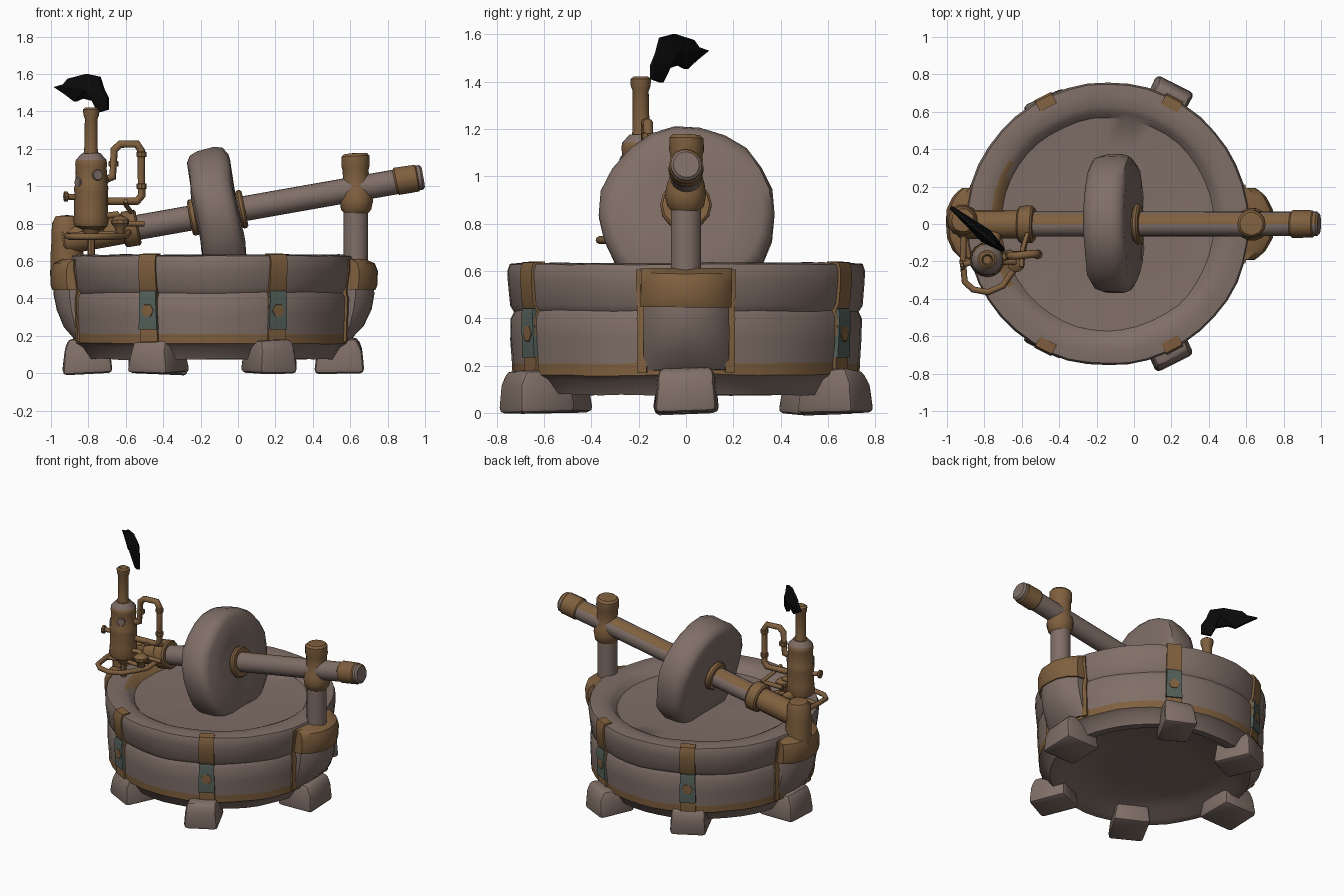
import bpy, bmesh, math
from mathutils import Vector, Matrix, noise

if "Cube" in bpy.data.objects:
    bpy.data.objects.remove(bpy.data.objects["Cube"])

CX = -0.14  # basin centre in x


def material(name, rgb):
    m = bpy.data.materials.new(name)
    m.diffuse_color = (*rgb, 1)
    m.use_nodes = True
    m.node_tree.nodes["Principled BSDF"].inputs["Base Color"].default_value = m.diffuse_color
    return m


STONE = material("stone", (0.215, 0.158, 0.135))
BROWN = material("brown_metal", (0.215, 0.117, 0.049))
TEAL = material("teal_patina", (0.085, 0.115, 0.100))
BLACK = material("black_smoke", (0.003, 0.003, 0.003))


def finish(name, bm, mats, rule=None, rough=0.0, angle=35):
    """Turn a bmesh into an object; rule(face) gives the material slot."""
    bmesh.ops.remove_doubles(bm, verts=bm.verts, dist=0.0005)
    bmesh.ops.recalc_face_normals(bm, faces=bm.faces)
    if rule:
        for f in bm.faces:
            f.material_index = rule(f)
    if rough:
        for v in bm.verts:
            v.co += noise.noise_vector(v.co * 5) * rough
    me = bpy.data.meshes.new(name)
    bm.to_mesh(me)
    bm.free()
    for m in mats:
        me.materials.append(m)
    ob = bpy.data.objects.new(name, me)
    bpy.context.collection.objects.link(ob)
    bpy.ops.object.select_all(action='DESELECT')
    ob.select_set(True)
    bpy.context.view_layer.objects.active = ob
    bpy.ops.object.shade_smooth_by_angle(angle=math.radians(angle))
    return ob


def lathe(name, profile, mats, n=16, at=(0, 0, 0), axis=(0, 0, 1), rule=None, rough=0.0, angle=35):
    """Revolve (radius, height) points around an axis."""
    mat = Matrix.Translation(at) @ Vector(axis).to_track_quat('Z', 'Y').to_matrix().to_4x4()
    bm = bmesh.new()
    rings = [[bm.verts.new(mat @ Vector((r * math.cos(i * math.tau / n), r * math.sin(i * math.tau / n), z)))
              for i in range(n)] for r, z in profile]
    for a, b in zip(rings, rings[1:]):
        for i in range(n):
            j = (i + 1) % n
            bm.faces.new((a[i], a[j], b[j], b[i]))
    return finish(name, bm, mats, rule, rough, angle)


def cylinder(name, r, z0, z1, mats, n=14, at=(0, 0, 0), axis=(0, 0, 1), bevel=0.01, **kw):
    prof = [(0, z0), (r - bevel, z0), (r, z0 + bevel), (r, z1 - bevel), (r - bevel, z1), (0, z1)]
    return lathe(name, prof, mats, n, at, axis, **kw)


def radial_prism(name, profile, width, deg, mats, bevel=0.0, taper=1.0, curve=0.0, rough=0.0):
    """Sweep an (outward, height) outline sideways and turn it around the basin.
    curve pulls the outer face in towards both sides, for rounded bulges."""
    mat = Matrix.Translation((CX, 0, 0)) @ Matrix.Rotation(math.radians(deg), 4, 'Z')
    zs, r0 = [z for _, z in profile], min(r for r, _ in profile)
    half = lambda z: width / 2 * (1 + (taper - 1) * (z - min(zs)) / (max(zs) - min(zs)))
    steps = (-1, -.92, -.75, -.4, 0, .4, .75, .92, 1) if curve else (-1, 1)
    bm = bmesh.new()
    rows = [[bm.verts.new(mat @ Vector((r0 + (r - r0) * (1 - curve * abs(s) ** 3), s * half(z), z)))
             for r, z in profile] for s in steps]
    bm.faces.new(rows[0])
    bm.faces.new(rows[-1][::-1])
    n = len(profile)
    for a, b in zip(rows, rows[1:]):
        for i in range(n):
            j = (i + 1) % n
            bm.faces.new((a[i], b[i], b[j], a[j]))
    bmesh.ops.recalc_face_normals(bm, faces=bm.faces)
    if bevel:
        bmesh.ops.bevel(bm, geom=bm.edges[:], offset=bevel, segments=2, profile=0.5, affect='EDGES')
    return finish(name, bm, mats, None, rough)


def tube(name, pts, r, mat=BROWN):
    cu = bpy.data.curves.new(name, 'CURVE')
    cu.dimensions = '3D'
    cu.bevel_depth, cu.bevel_resolution, cu.use_fill_caps = r, 2, True
    sp = cu.splines.new('POLY')
    sp.points.add(len(pts) - 1)
    for p, c in zip(sp.points, pts):
        p.co = (*c, 1)
    sp.use_smooth = True
    cu.materials.append(mat)
    ob = bpy.data.objects.new(name, cu)
    bpy.context.collection.objects.link(ob)
    bpy.ops.object.select_all(action='DESELECT')
    ob.select_set(True)
    bpy.context.view_layer.objects.active = ob
    bpy.ops.object.convert(target='MESH')


# Basin: hollow underside, brown foot band, groove, flat rim and shallow trough
def basin_colour(f):
    c = f.calc_center_median()
    r = math.hypot(c.x - CX, c.y)
    if r > 0.71 and 0.165 < c.z < 0.22:
        return 1
    return 1 if c.z > 0.54 and 0.53 < r < 0.62 and c.x < CX - 0.53 else 0


lathe("basin", [(0, .13), (.3, .13), (.54, .125), (.6, .08), (.66, .075), (.70, .14), (.733, .16), (.735, .21),
                (.742, .31), (.742, .40), (.728, .43), (.745, .455), (.757, .56), (.758, .60), (.748, .628),
                (.69, .635), (.63, .628), (.60, .612), (.57, .58), (.42, .57), (.2, .565), (0, .565)],
      [STONE, BROWN], n=44, at=(CX, 0, 0), rule=basin_colour, rough=0.008, angle=40)

# Six stone feet
for deg, out, w in ((0, .815, .28), (64, .835, .22), (117, .765, .25), (180, .80, .28), (243, .765, .25),
                    (296, .835, .22)):
    radial_prism("foot_%d" % deg, [(out - .27, 0), (out, 0), (out - .01, .12), (out - .04, .185), (out - .25, .175)],
                 w, deg, [STONE], bevel=0.025, taper=0.86, rough=0.015)

# Four metal straps with patina plates and a bare brown patch in the middle
for deg in (62, 117, 243, 298):
    radial_prism("strap_%d" % deg, [(.70, .17), (.744, .17), (.752, .40), (.742, .43), (.758, .46), (.767, .56),
                                    (.767, .605), (.755, .636), (.70, .64)], 0.105, deg, [BROWN], taper=0.95)
    radial_prism("patina_%d" % deg, [(.73, .235), (.755, .235), (.762, .42), (.755, .44), (.73, .44)],
                 0.108, deg, [TEAL], taper=.9)
    d = Vector((math.cos(math.radians(deg)), math.sin(math.radians(deg)), 0))
    lathe("patch_%d" % deg, [(0, -.01), (.04, -.01), (.036, .003), (0, .005)], [BROWN], 6,
          at=d * .759 + Vector((CX, 0, .335)), axis=d)

# Side brackets: rounded stone bulge below, metal clamp above, brown edging
for side, deg, k in (("right", 0, 1.0), ("left", 180, .975)):
    radial_prism(side + "_bracket", [(.64, .17), (.75 * k, .18), (.81 * k, .25), (.85 * k, .34), (.868 * k, .42),
                                     (.868 * k, .47), (.64, .47)], 0.36, deg, [STONE], curve=.42, rough=0.008)
    radial_prism(side + "_clamp", [(.64, .45), (.875 * k, .445), (.885 * k, .47), (.888 * k, .55), (.87 * k, .59),
                                   (.82 * k, .612), (.64, .612)], 0.385, deg, [BROWN], curve=.4, rough=0.006)
    for s in (-1, 1):
        radial_prism(side + "_edging_%d" % s, [(.70, .17), (.746, .17), (.754, .40), (.746, .43), (.764, .56),
                                               (.764, .605), (.70, .605)], 0.04, deg + s * 14.5, [BROWN])

# Right post with collar
cylinder("right_post", .066, .5, .95, [STONE], at=(.63, 0, 0))
lathe("right_post_collar", [(0, .84), (.06, .85), (.082, .875), (.09, .92), (.08, .97), (.068, 1.0), (.068, 1.09),
                            (.074, 1.11), (.073, 1.16), (.06, 1.175), (0, 1.18)], [BROWN], 14,
      at=(.63, 0, 0), rough=.008)

# Left elbow post carrying the low end of the axle
lathe("left_post", [(0, .50), (.09, .50), (.085, .62), (.078, .72), (.078, .80), (.06, .838), (0, .845)],
      [BROWN], 14, at=(-.915, .02, 0), rough=.012)

# Sloping axle with a worn brown streak along its top
A, B = Vector((-.93, 0, .71)), Vector((.99, 0, 1.05))
D = (B - A).normalized()
on_axle = lambda x: A + D * ((x - A.x) / D.x)
cylinder("axle", .067, 0, (B - A).length, [STONE, BROWN], n=20, at=A, axis=D, bevel=.012, rough=.004,
         rule=lambda f: 1 if f.normal.z > .45 and 0 < f.normal.y < .85 else 0)
for name, x, r, w in (("axle_end_band", .90, .074, .13), ("axle_left_collar", -.575, .10, .085),
                      ("axle_left_sleeve", -.74, .078, .40), ("hub_left", -.238, .10, .04),
                      ("hub_right", .02, .108, .035)):
    cylinder(name, r, -w / 2, w / 2, [BROWN], at=on_axle(x), axis=D, rough=.005)

# Millstone wheel, square to the axle
lathe("millstone", [(0, -.11), (.2, -.113), (.32, -.11), (.358, -.088), (.372, -.045), (.373, .05), (.358, .09),
                    (.32, .11), (.2, .113), (0, .11)], [STONE], 22, at=(-.108, .005, .832), axis=D,
      rough=.014, angle=45)

# Boiler with domed shoulder, chimney and stand
BX, BY = -.785, -.19
at = (BX, BY, 0)
lathe("boiler", [(0, .73), (.03, .73), (.05, .77), (.085, .785), (.094, .81), (.09, .86), (.09, .97), (.092, .99),
                 (.086, 1.01), (.083, 1.10), (.086, 1.115), (.082, 1.14), (.05, 1.175), (0, 1.175)],
      [BROWN, STONE], 16, at=at, rule=lambda f: 1 if 1.14 < f.calc_center_median().z < 1.17 else 0, rough=.004)
lathe("chimney", [(0, 1.16), (.042, 1.16), (.036, 1.20), (.034, 1.36), (.042, 1.38), (.044, 1.41), (.03, 1.42),
                  (.022, 1.39), (0, 1.39)], [BROWN], 12, at=at, rough=.004)
cylinder("boiler_stand", .02, .60, .75, [BROWN], 8, at=at, bevel=.003)
for x, y, z in ((.45, -1, 1.06), (-.8, -.5, 1.02), (.85, .4, 1.03)):
    d = Vector((x, y, 0)).normalized()
    cylinder("boiler_porthole", .03, -.01, .006, [STONE], 10, at=Vector((BX, BY, z)) + d * .083, axis=d, bevel=.004)

# Boiler pipes: tall side loop, lower hoop, brace to the axle
tube("side_loop_pipe", [(-.70, -.17, .92), (-.66, -.17, .92), (-.54, -.16, .92), (-.515, -.16, .95),
                        (-.518, -.16, 1.19), (-.54, -.16, 1.225), (-.63, -.17, 1.225), (-.662, -.17, 1.195),
                        (-.67, -.17, 1.05), (-.70, -.18, 1.04)], .021)
for x, z in ((-.515, 1.0), (-.515, 1.17), (-.665, 1.12)):
    cylinder("pipe_joint", .027, z - .015, z + .015, [BROWN], 8, at=(x, -.162, 0), bevel=.004)
tube("lower_hoop_pipe", [(-.91, -.06, .74), (-.915, -.20, .735), (-.905, -.31, .73), (-.86, -.35, .73),
                         (-.78, -.365, .73), (-.70, -.33, .73), (-.66, -.27, .73), (-.60, -.19, .735),
                         (-.58, -.06, .76)], .017)
tube("hoop_cross_pipe", [(-.91, -.2, .735), (BX, BY, .75), (-.62, -.19, .74)], .014)
tube("boiler_brace", [(BX, BY, .80), (-.74, -.05, .78)], .035)

# Valve on the left, lever and cup on the right
tube("left_valve_stem", [(-.86, -.2, .94), (-.92, -.22, .945)], .016)
cylinder("left_valve_wheel", .028, -.01, .01, [BROWN], 10, at=(-.92, -.22, .945), axis=(1, .2, 0), bevel=.003)
lathe("right_valve_cup", [(0, .74), (.02, .74), (.03, .78), (.048, .80), (.048, .82), (.025, .84), (0, .845)],
      [BROWN], 10, at=(-.63, -.21, 0))
tube("right_valve_pipe", [(-.71, -.2, .84), (-.65, -.2, .85), (-.63, -.21, .82)], .018)
tube("lever", [(-.57, -.05, .86), (-.60, -.15, .90), (-.60, -.23, .92)], .012)
tube("lever_handle", [(-.66, -.16, .80), (-.50, -.16, .80)], .015)

# Smoke plume: thin slanted blade with a thicker middle
outline = [(-.98, 1.53), (-.93, 1.545), (-.905, 1.575), (-.81, 1.60), (-.74, 1.585), (-.72, 1.52), (-.695, 1.47),
           (-.695, 1.41), (-.745, 1.395), (-.77, 1.455), (-.83, 1.47), (-.87, 1.452), (-.92, 1.49)]
bm = bmesh.new()
to_y = lambda x: .09 - .82 * (x + .98)
side = Vector((.63, .77, 0))
loops = []
for s in (-1, 1):
    lp = [bm.verts.new(Vector((x, to_y(x), z)) + side * s * .01) for x, z in outline]
    mid = bm.verts.new(Vector((-.79, to_y(-.79), 1.52)) + side * s * .04)
    for i in range(len(lp)):
        bm.faces.new((lp[i], lp[(i + 1) % len(lp)], mid))
    loops.append(lp)
for i in range(len(outline)):
    j = (i + 1) % len(outline)
    bm.faces.new((loops[0][i], loops[0][j], loops[1][j], loops[1][i]))
finish("smoke", bm, [BLACK], angle=20)
